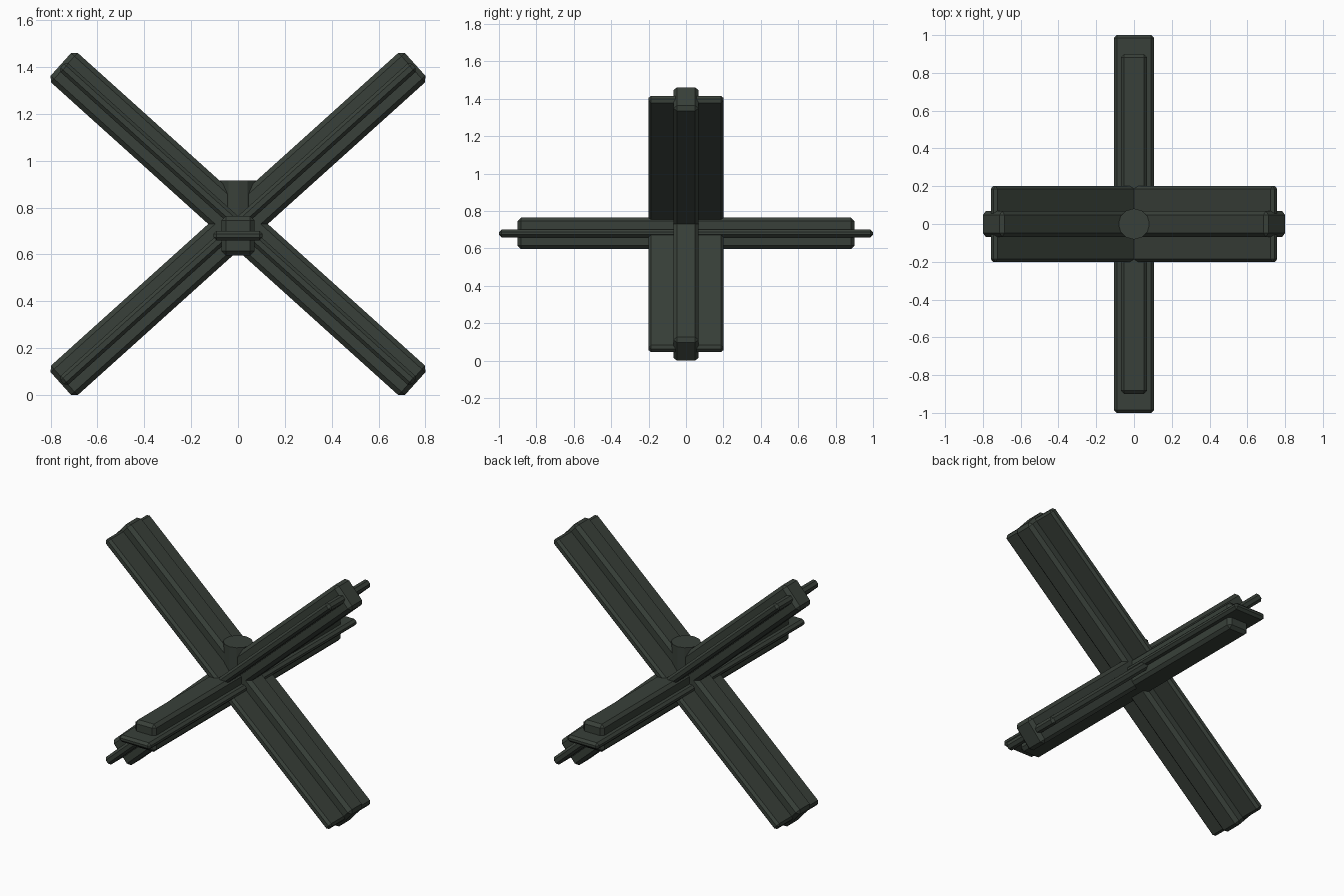
import bpy
import math

if "Cube" in bpy.data.objects:
    bpy.data.objects.remove(bpy.data.objects["Cube"])

steel = bpy.data.materials.new("dark green steel")
steel.diffuse_color = (0.040, 0.051, 0.041, 1)
steel.use_nodes = True
steel.node_tree.nodes["Principled BSDF"].inputs["Base Color"].default_value = steel.diffuse_color


def bar(name, size, loc, angle=0.0, bevel=0.018):
    """Box with chamfered edges, tilted about the y axis."""
    bpy.ops.mesh.primitive_cube_add(size=1, location=loc, rotation=(0, angle, 0))
    ob = bpy.context.object
    ob.name = name
    ob.scale = size
    bpy.ops.object.transform_apply(location=False, rotation=False, scale=True)
    mod = ob.modifiers.new("chamfer", "BEVEL")
    mod.width = bevel
    mod.segments = 1
    ob.data.materials.append(steel)


# Two crossed diagonal beams: wide thin flange plus thick central rib
for side, tag in ((1, "right"), (-1, "left")):
    a = -side * math.radians(42)
    bar(f"diagonal_flange_{tag}", (2.02, 0.40, 0.05), (0, 0, 0.73), a, 0.014)
    bar(f"diagonal_rib_{tag}", (2.036, 0.135, 0.17), (0, 0, 0.73), a, 0.02)

# Horizontal beam running front to back
bar("cross_flange", (0.21, 2.0, 0.042), (0, 0, 0.68), 0, 0.014)
bar("cross_rib", (0.14, 1.8, 0.168), (0, 0, 0.68), 0, 0.018)

# Round post on top of the crossing
bpy.ops.mesh.primitive_cylinder_add(vertices=12, radius=0.082, depth=0.24, location=(0, 0, 0.795))
post = bpy.context.object
post.name = "centre_post"
post.data.materials.append(steel)
